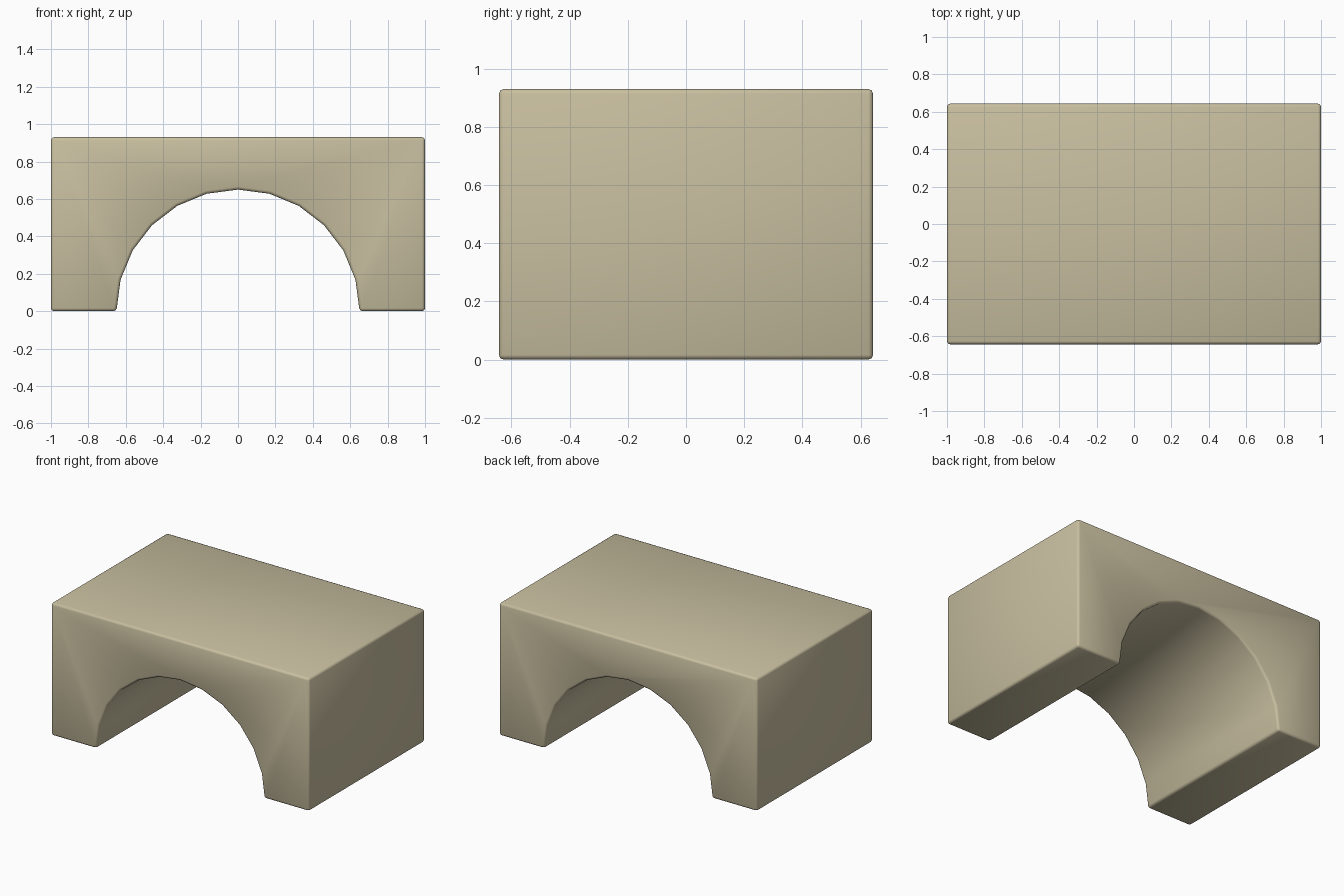
import bpy, bmesh, math

if "Cube" in bpy.data.objects:
    bpy.data.objects.remove(bpy.data.objects["Cube"])

HALF_X, HALF_Y, HEIGHT, RADIUS = 1.0, 0.643, 0.93, 0.65
ARCH_STEPS = 12

stone = bpy.data.materials.new("sandy stone")
stone.diffuse_color = (0.58, 0.52, 0.35, 1)
stone.use_nodes = True
stone.node_tree.nodes["Principled BSDF"].inputs["Base Color"].default_value = stone.diffuse_color

# Front outline: block with a half-round opening
outline = [(HALF_X, 0), (HALF_X, HEIGHT), (-HALF_X, HEIGHT), (-HALF_X, 0)]
for i in range(ARCH_STEPS + 1):
    a = math.pi * (1 - i / ARCH_STEPS)
    outline.append((RADIUS * math.cos(a), RADIUS * math.sin(a)))

# Extrude the outline from front to back
bm = bmesh.new()
face = bm.faces.new([bm.verts.new((x, -HALF_Y, z)) for x, z in outline])
ext = bmesh.ops.extrude_face_region(bm, geom=[face], use_keep_orig=True)
verts = [g for g in ext["geom"] if isinstance(g, bmesh.types.BMVert)]
bmesh.ops.translate(bm, verts=verts, vec=(0, 2 * HALF_Y, 0))
bmesh.ops.recalc_face_normals(bm, faces=bm.faces)

# Soften the outer edges, leaving the arch facets alone
sharp = [e for e in bm.edges if e.calc_face_angle(0) > math.radians(30)]
bmesh.ops.bevel(bm, geom=sharp, offset=0.016, segments=2, profile=0.5,
                affect='EDGES', clamp_overlap=True)

mesh = bpy.data.meshes.new("arch_block")
bm.to_mesh(mesh)
bm.free()
mesh.materials.append(stone)
mesh.shade_smooth()
block = bpy.data.objects.new("arch_block", mesh)
bpy.context.collection.objects.link(block)
